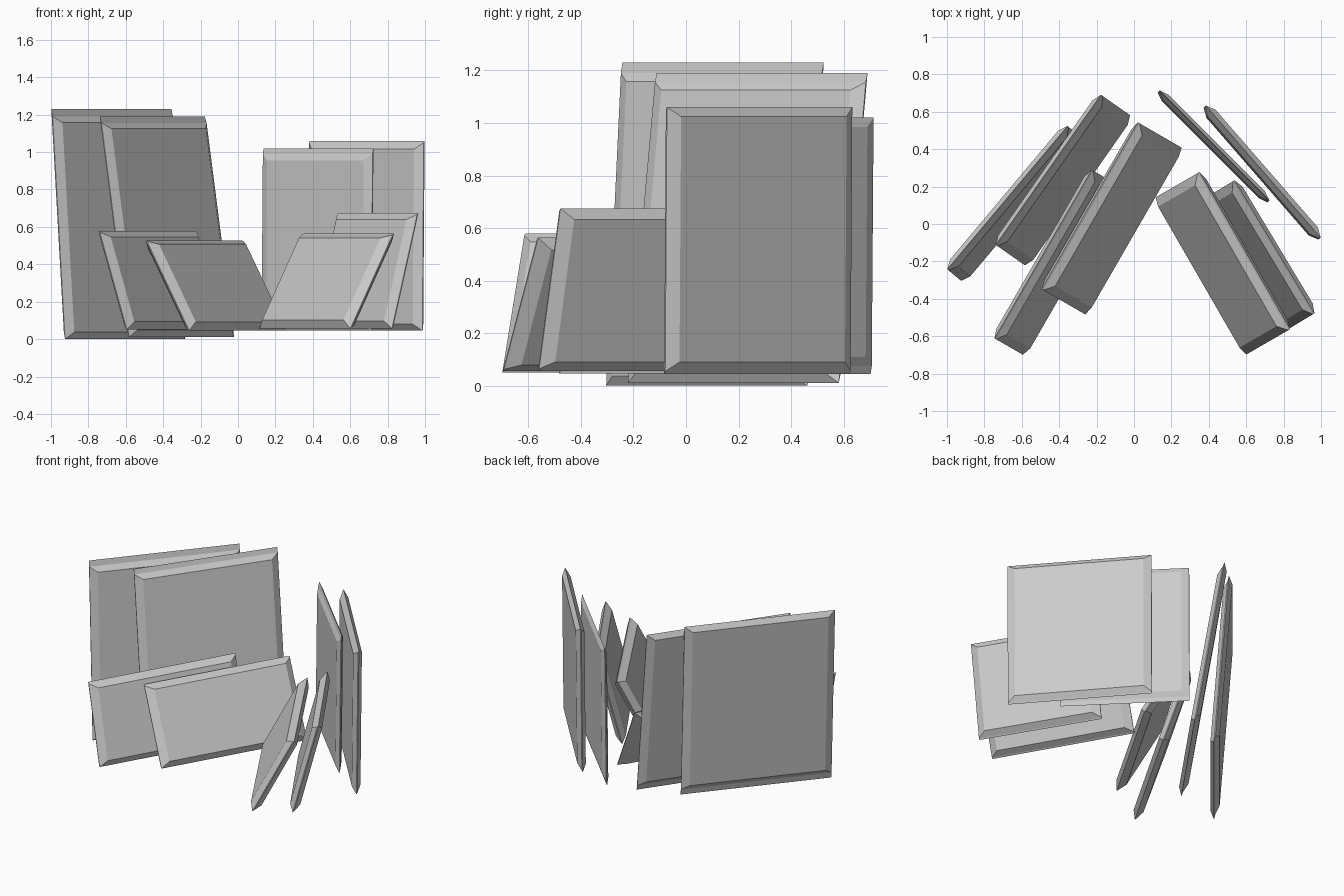
import bpy, math
from mathutils import Vector, Matrix

if "Cube" in bpy.data.objects:
    bpy.data.objects.remove(bpy.data.objects["Cube"])


def panel(name, x, y, z0, z1, yaw, width, lean, t, slip=0.03, iu=0.05, iv=0.035):
    """Leaning slab with bevelled rim; both halves slip slightly in height."""
    a = math.radians(yaw)
    u = Vector((math.cos(a), math.sin(a), 0))
    out = Vector((math.sin(a), -math.cos(a), 0))
    v = -out * lean + Vector((0, 0, z1 - z0))
    height = v.length
    v.normalize()
    n = u.cross(v)
    w, h = width / 2, (height - slip) / 2
    s = slip / 2
    # rings from front face, over the rim, to the back face
    rings = [(w - iu, h - iv, -s, t), (w, h, -s, 0.003),
             (w, h, s, -0.003), (w - iu, h - iv, s, -t)]
    verts = [(sx * rw, sy * rh + dv, d)
             for rw, rh, dv, d in rings
             for sx, sy in ((-1, -1), (1, -1), (1, 1), (-1, 1))]
    faces = [(0, 1, 2, 3), (15, 14, 13, 12)]
    for r in range(3):
        for i in range(4):
            j = (i + 1) % 4
            faces.append((r * 4 + i, r * 4 + 4 + i, r * 4 + 4 + j, r * 4 + j))
    mesh = bpy.data.meshes.new(name)
    mesh.from_pydata(verts, [], faces)
    m = Matrix((u, v, n)).transposed().to_4x4()
    m.translation = (x, y, (z0 + z1) / 2)
    mesh.transform(m)
    ob = bpy.data.objects.new(name, mesh)
    bpy.context.collection.objects.link(ob)
    return ob


# left side: two tall rear panels, two low front panels
panel("left_outer_tall_panel", -0.64, 0.11, 0.00, 1.23, 50, 1.00, 0.09, 0.028, 0.04)
panel("left_inner_tall_panel", -0.38, 0.235, 0.01, 1.19, 55, 0.98, 0.185, 0.028, 0.035)
panel("left_outer_low_panel", -0.41, -0.205, 0.05, 0.58, 60, 1.04, 0.17, 0.032, 0.01)
panel("left_inner_low_panel", -0.12, 0.03, 0.045, 0.53, 60, 1.03, 0.265, 0.035, 0.01)

# right side: two tall rear panels, two low front panels
panel("right_outer_tall_panel", 0.685, 0.275, 0.045, 1.06, -49, 0.935, 0.01, 0.028, 0.01)
panel("right_inner_tall_panel", 0.425, 0.415, 0.045, 1.02, -45, 0.83, 0.01, 0.02, 0.03)
panel("right_outer_low_panel", 0.68, -0.165, 0.055, 0.675, -59, 0.83, 0.16, 0.032, 0.01)
panel("right_inner_low_panel", 0.475, -0.21, 0.055, 0.565, -60, 0.97, 0.265, 0.036, 0.01)
